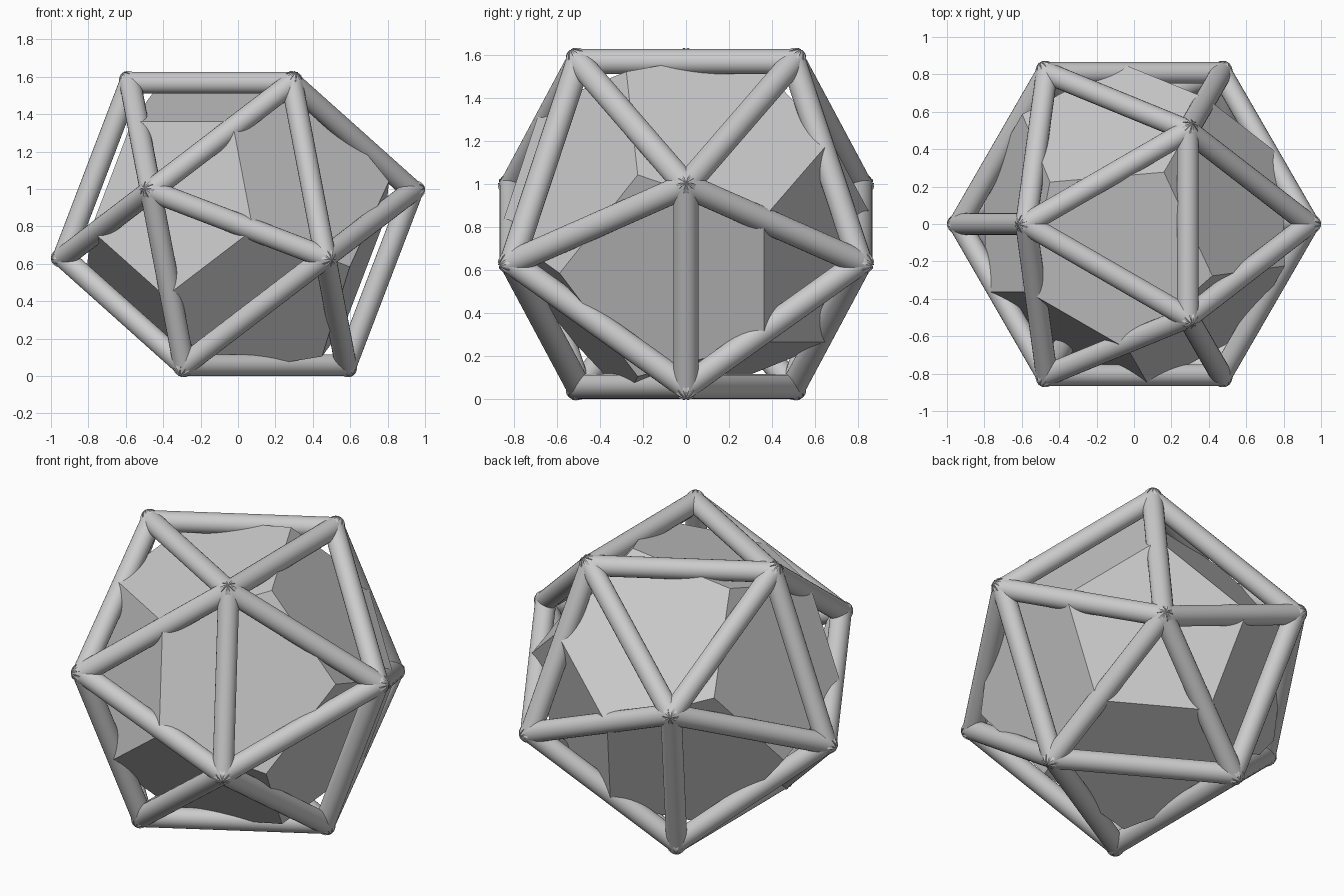
import bpy, bmesh, math
from itertools import combinations
from mathutils import Vector, Matrix

cube = bpy.data.objects.get("Cube")
if cube:
    bpy.data.objects.remove(cube, do_unlink=True)

PHI = (1 + math.sqrt(5)) / 2
TUBE_R = 0.058
CORE_R = 0.868
SIDES = 24

grey = bpy.data.materials.new("plain_grey")
grey.use_nodes = True
GREY = (0.6, 0.6, 0.6, 1)
grey.diffuse_color = GREY
grey.node_tree.nodes["Principled BSDF"].inputs["Base Color"].default_value = GREY


def make_object(name, bm):
    bmesh.ops.recalc_face_normals(bm, faces=bm.faces[:])
    mesh = bpy.data.meshes.new(name)
    bm.to_mesh(mesh)
    bm.free()
    mesh.materials.append(grey)
    obj = bpy.data.objects.new(name, mesh)
    bpy.context.collection.objects.link(obj)
    return obj


# Twenty-sided cage corners, resting on a face: two rings and their opposites
corners = []
for k in range(3):
    turn = math.tau * k / 3
    for radius, height, start in ((1 / PHI, PHI / 2, math.pi / 3),
                                  (1, PHI / 2 - 1 / PHI, 0)):
        p = Vector((radius * math.cos(turn + start),
                    radius * math.sin(turn + start), height))
        corners += [p, -p]
edge_len = math.sqrt(3) / PHI


def joined(a, b):
    return (a - b).length < edge_len * 1.1


# The lowest tubes bulge slightly past the bottom edges
edge_tilt = math.acos(PHI / 2 / (edge_len * PHI / 2))
centre = Vector((0, 0, PHI / 2 + TUBE_R * (1 - math.cos(edge_tilt))))

# Cage tubes, each mitred towards the centre
bm = bmesh.new()
for a, b in combinations(corners, 2):
    if not joined(a, b):
        continue
    mid = (a + b) / 2
    out, along = mid.normalized(), (b - a).normalized()
    side = out.cross(along)
    rings = ([], [])
    for i in range(SIDES):
        t = math.tau * i / SIDES
        depth = mid.length - TUBE_R + TUBE_R * math.cos(t)
        reach = along * (edge_len / 2 * depth / mid.length)
        p = centre + out * depth + side * (TUBE_R * math.sin(t))
        rings[0].append(bm.verts.new(p - reach))
        rings[1].append(bm.verts.new(p + reach))
    for i in range(SIDES):
        j = (i + 1) % SIDES
        bm.faces.new((rings[0][i], rings[0][j], rings[1][j], rings[1][i]))
    for ring in rings:
        bm.faces.new(ring)
cage = make_object("cage_tubes", bm)
bpy.context.view_layer.objects.active = cage
cage.select_set(True)
bpy.ops.object.shade_smooth_by_angle(angle=math.radians(35))

# Twelve-sided core, twisted a tenth of a turn about one cage corner
pole = next(p for p in corners if p.x < 0 and p.y < -0.8 and p.z > 0)
twist = Matrix.Rotation(math.pi / 5, 3, pole.normalized())
bm = bmesh.new()
for a, b, c in combinations(corners, 3):
    if joined(a, b) and joined(b, c) and joined(a, c):
        bm.verts.new(centre + twist @ ((a + b + c).normalized() * CORE_R))
bmesh.ops.convex_hull(bm, input=bm.verts[:])
bmesh.ops.dissolve_limit(bm, angle_limit=math.radians(2),
                         verts=bm.verts[:], edges=bm.edges[:])
make_object("inner_core", bm)
